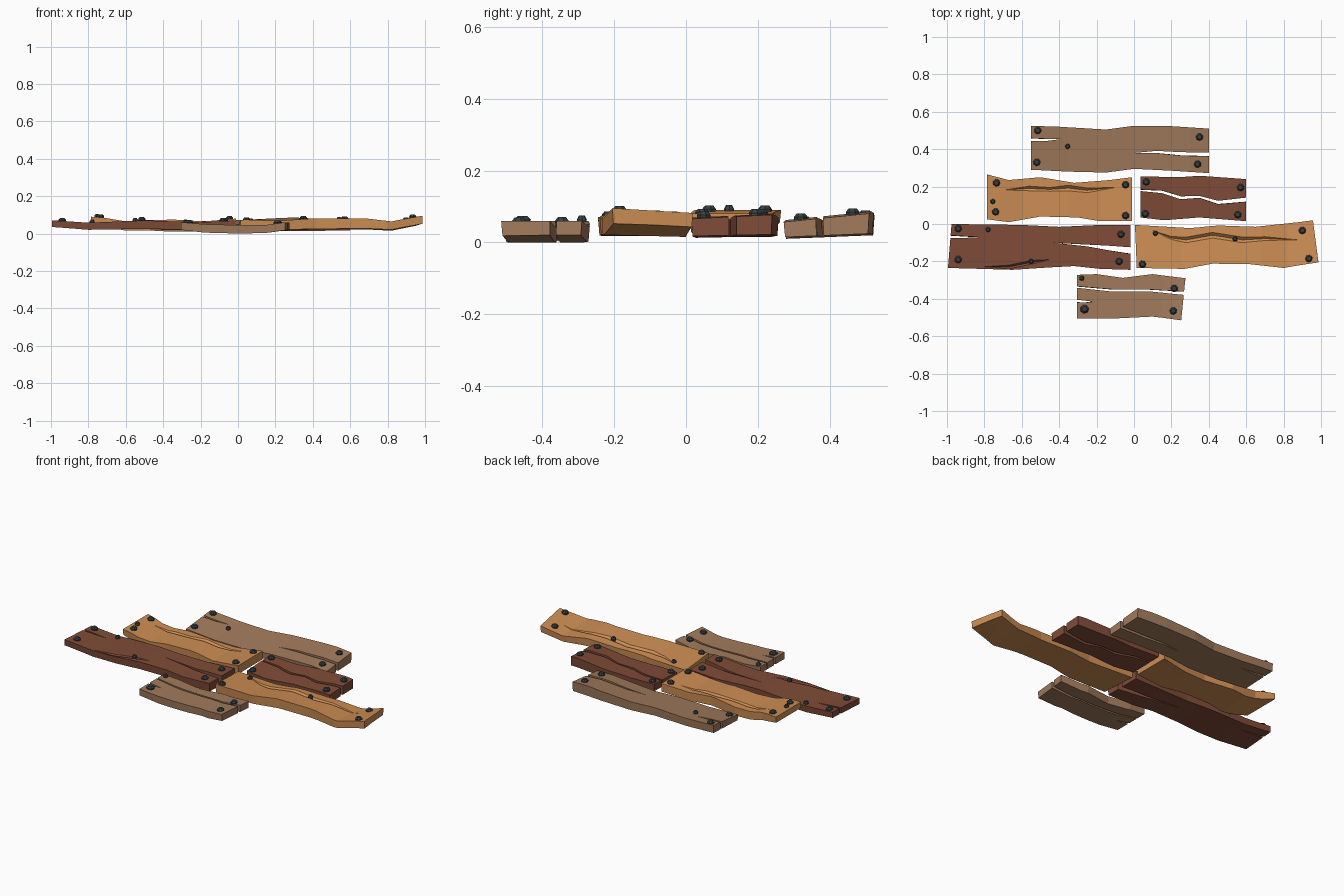
import bpy, bmesh, math

if "Cube" in bpy.data.objects:
    bpy.data.objects.remove(bpy.data.objects["Cube"])


def material(name, r, g, b):
    lin = [((c / 255 + 0.055) / 1.055) ** 2.4 for c in (r, g, b)]
    m = bpy.data.materials.new(name)
    m.diffuse_color = (*lin, 1)
    m.use_nodes = True
    m.node_tree.nodes["Principled BSDF"].inputs["Base Color"].default_value = m.diffuse_color
    return m


ORANGE = material("orange_wood", 206, 142, 84)
RED = material("red_brown_wood", 128, 76, 56)
GREY = material("grey_brown_wood", 162, 123, 92)
IRON = material("dark_iron", 56, 65, 68)


def curve(pts, x, k=1):
    """Piecewise linear value of column k at x, held constant past the ends."""
    if x <= pts[0][0]:
        return pts[0][k]
    for a, b in zip(pts, pts[1:]):
        if x <= b[0]:
            return a[k] + (b[k] - a[k]) * (x - a[0]) / (b[0] - a[0])
    return pts[-1][k]


def finish(bm, name, mat):
    bmesh.ops.recalc_face_normals(bm, faces=bm.faces)
    me = bpy.data.meshes.new(name)
    bm.to_mesh(me)
    bm.free()
    me.materials.append(mat)
    bpy.context.collection.objects.link(bpy.data.objects.new(name, me))


def plank(name, mat, low, high, z, cracks, nails, skew=(0, 0), tilt=0):
    """low/high: side edges (x, y). z: (x, top, bottom).
    cracks: (is_split, [(x, y, width)...]) ordered by y. nails: (x, y, radius)."""
    x0, x1 = low[0][0], low[-1][0]
    xs = {round(p[0], 3) for c in [low, high, z] + [c[1] for c in cracks] for p in c}
    xs = sorted(x for x in xs if x0 <= x <= x1)
    yc = (low[0][1] + high[0][1]) / 2
    top = lambda x, y: curve(z, x) + tilt * (y - yc)
    bm = bmesh.new()
    cache = {}

    def vert(i, y, drop):
        x = xs[i]
        end = skew[0] if i == 0 else skew[1] if i == len(xs) - 1 else 0
        key = (i, round(y, 4))
        if key not in cache:
            cache[key] = bm.verts.new((x + end * (y - yc), y, top(x, y) - drop))
        return cache[key]

    # rows of vertices across the plank, three per crack
    rows = []
    for i, x in enumerate(xs):
        a, b = curve(low, x), curve(high, x)
        row = [vert(i, a, 0)]
        for split, pts in cracks:
            c = min(max(curve(pts, x), a + 0.012), b - 0.012)
            inside = pts[0][0] <= x <= pts[-1][0]
            w = curve(pts, x, 2) / 2 if inside else 0
            row += [vert(i, c - w, 0), vert(i, c, 0 if split else min(w, 0.02)),
                    vert(i, c + w, 0)]
        rows.append(row + [vert(i, b, 0)])
    gaps = {1 + 3 * k + j for k, c in enumerate(cracks) if c[0] for j in (0, 1)}
    for r, s in zip(rows, rows[1:]):
        for j in range(len(r) - 1):
            f = list(dict.fromkeys((r[j], s[j], s[j + 1], r[j + 1])))
            if j not in gaps and len(f) > 2:
                bm.faces.new(f)
    bmesh.ops.delete(bm, geom=[v for v in bm.verts if not v.link_faces], context='VERTS')
    # thicken downward, underside slightly narrower
    ext = bmesh.ops.extrude_face_region(bm, geom=bm.faces[:], use_keep_orig=True)
    for v in ext["geom"]:
        if isinstance(v, bmesh.types.BMVert):
            v.co.z = curve(z, v.co.x, 2) + tilt * 0.4 * (v.co.y - yc)
            v.co.y = yc + (v.co.y - yc) * 0.97
    finish(bm, name, mat)

    # nail heads: faceted domes
    bm = bmesh.new()
    for n, (x, y, r) in enumerate(nails):
        rings = []
        for rad, h in ((0.9, -0.01), (1, 0.006), (0.6, 0.016)):
            rings.append([bm.verts.new((x + r * rad * math.cos(n + t * math.tau / 7),
                                        y + r * rad * math.sin(n + t * math.tau / 7),
                                        top(x, y) + h)) for t in range(7)])
        for a, b in zip(rings, rings[1:]):
            for t in range(7):
                bm.faces.new((a[t], a[(t + 1) % 7], b[(t + 1) % 7], b[t]))
        bm.faces.new(rings[0])
        bm.faces.new(rings[-1])
    finish(bm, name + "_nails", IRON)


R, S = 0.02, 0.014  # large and small nail radius

plank("back_plank", GREY,
      [(-.55, .29), (-.35, .28), (-.15, .275), (0, .295), (.2, .285), (.4, .272)],
      [(-.55, .525), (-.4, .52), (-.15, .505), (0, .525), (.2, .523), (.4, .51)],
      [(-.55, .065, .025), (-.35, .055, .015), (0, .06, .015), (.3, .075, .02), (.4, .07, .02)],
      [(True, [(0, .38, 0), (.12, .385, .012), (.25, .375, .018), (.4, .372, .02)]),
       (True, [(-.55, .452, .014), (-.46, .45, .01), (-.38, .455, 0)])],
      [(-.515, .5, R), (-.52, .33, R), (-.355, .415, S), (.35, .465, R), (.34, .32, R)],
      tilt=.1)

plank("middle_left_plank", ORANGE,
      [(-.785, .025), (-.67, .01), (-.5, .04), (-.3, .035), (-.18, .015), (-.01, .015)],
      [(-.785, .265), (-.67, .235), (-.5, .25), (-.32, .22), (-.13, .235), (-.01, .25)],
      [(-.785, .09, .055), (-.72, .085, .04), (-.6, .065, .015), (-.35, .075, .02),
       (-.18, .065, .015), (-.01, .08, .03)],
      [(False, [(-.69, .182, 0), (-.56, .19, .025), (-.45, .185, .02), (-.35, .192, .03),
                (-.25, .18, .025), (-.1, .195, 0)])],
      [(-.735, .22, R), (-.755, .12, S), (-.74, .065, R), (-.045, .21, R), (-.045, .045, R)])

plank("middle_right_plank", RED,
      [(.035, .035), (.16, .02), (.35, .035), (.6, .015)],
      [(.035, .255), (.24, .25), (.35, .258), (.6, .24)],
      [(.035, .06, .02), (.2, .055, .015), (.4, .065, .015), (.55, .075, .02), (.6, .072, .02)],
      [(True, [(.035, .18, .008), (.15, .172, .014), (.25, .14, .016), (.35, .145, .01),
               (.45, .115, .018), (.6, .13, .022)])],
      [(.065, .225, R), (.06, .055, R), (.57, .195, R), (.555, .05, R)], tilt=.05)

plank("front_left_plank", RED,
      [(-.985, -.235), (-.65, -.245), (-.45, -.232), (-.32, -.225), (-.18, -.24), (-.02, -.245)],
      [(-.985, 0), (-.6, -.005), (-.4, -.015), (-.18, -.005), (-.02, -.005)],
      [(-.985, .07, .035), (-.8, .058, .02), (-.5, .07, .025), (-.2, .06, .018),
       (-.02, .07, .02)],
      [(False, [(-.67, -.23, .02), (-.55, -.205, .02), (-.45, -.19, 0)]),
       (True, [(-.43, -.1, 0), (-.25, -.115, .01), (-.14, -.128, .025), (-.02, -.142, .035)]),
       (True, [(-.985, -.068, .014), (-.9, -.07, .008), (-.82, -.07, 0)])],
      [(-.94, -.025, R), (-.78, -.03, S), (-.94, -.19, R), (-.55, -.2, S),
       (-.07, -.055, R), (-.08, -.2, R)], skew=(.08, 0))

plank("front_right_plank", ORANGE,
      [(.01, -.235), (.27, -.24), (.42, -.212), (.62, -.215), (.8, -.235), (.975, -.205)],
      [(.01, -.005), (.3, -.022), (.45, -.008), (.65, -.015), (.975, .02)],
      [(.01, .065, .02), (.25, .063, .018), (.4, .075, .022), (.68, .075, .025),
       (.82, .058, .018), (.975, .09, .05)],
      [(False, [(.1, -.035, 0), (.2, -.075, .016), (.28, -.085, .03), (.42, -.06, .03),
                (.58, -.085, .03), (.7, -.078, .02), (.88, -.085, 0)])],
      [(.115, -.05, S), (.045, -.215, R), (.54, -.08, S), (.9, -.035, R), (.935, -.185, R)],
      skew=(-.04, -.13), tilt=-.06)

plank("foremost_plank", GREY,
      [(-.305, -.505), (-.1, -.505), (.1, -.495), (.265, -.515)],
      [(-.305, -.272), (-.2, -.268), (-.06, -.288), (.1, -.268), (.265, -.29)],
      [(-.305, .06, .02), (-.18, .05, .005), (0, .045, 0), (.15, .046, .003), (.265, .06, .02)],
      [(True, [(-.305, -.412, .014), (-.26, -.415, .01), (-.22, -.415, 0)]),
       (True, [(-.305, -.337, .008), (-.12, -.355, .012), (.08, -.355, .01), (.265, -.37, .018)])],
      [(-.28, -.29, S), (-.265, -.455, .024), (.215, -.345, R), (.21, -.465, R)],
      skew=(0, .1))
